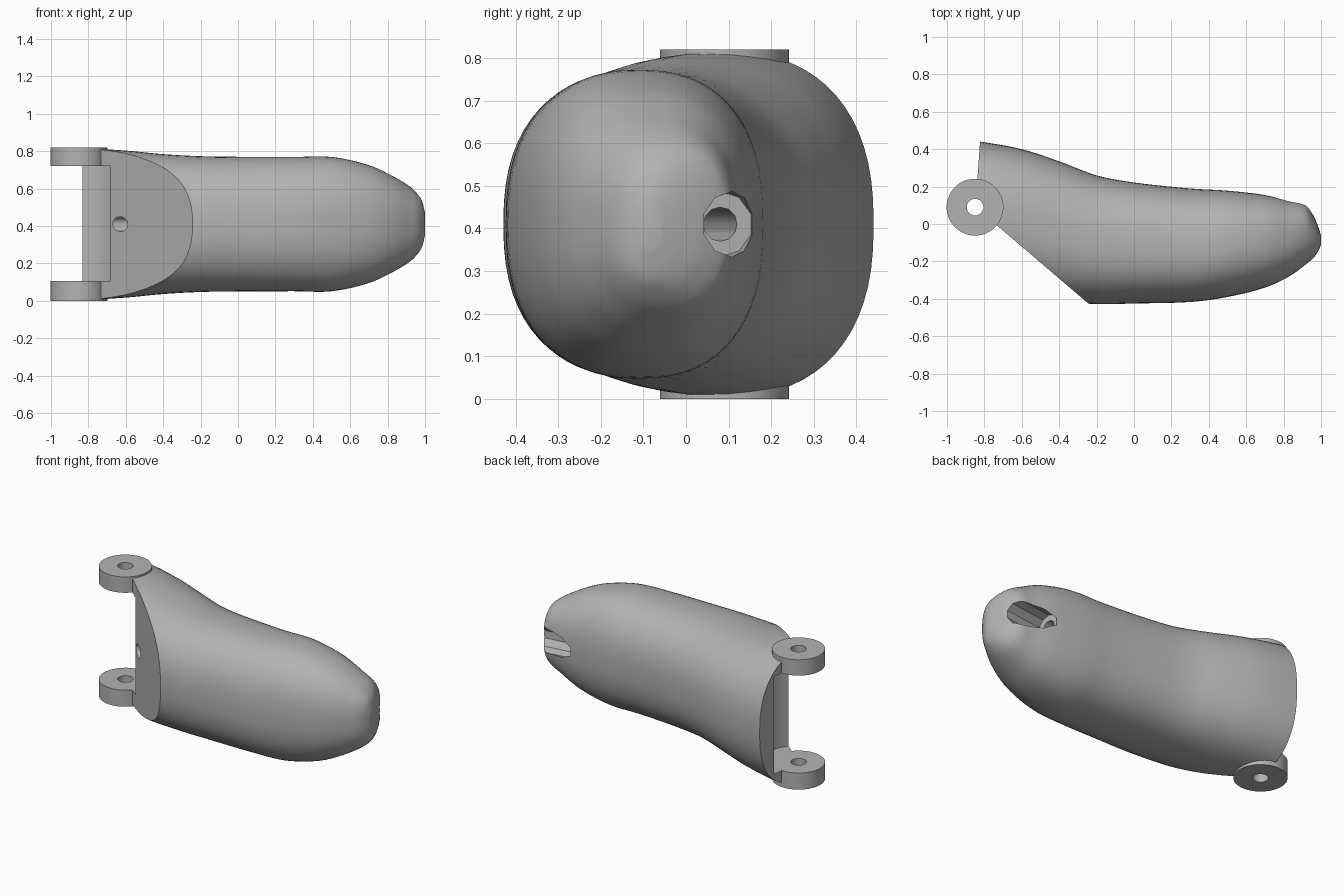
import bpy, bmesh, math
from mathutils import Vector

cube = bpy.data.objects.get("Cube")
if cube:
    bpy.data.objects.remove(cube, do_unlink=True)

MID = 0.41           # height of the long axis
HINGE = (-0.85, 0.09)

grey = bpy.data.materials.new("light_grey")
grey.use_nodes = True
grey.diffuse_color = (0.45, 0.45, 0.45, 1)
grey.node_tree.nodes["Principled BSDF"].inputs["Base Color"].default_value = grey.diffuse_color


def finish(bm, name):
    bmesh.ops.recalc_face_normals(bm, faces=bm.faces)
    mesh = bpy.data.meshes.new(name)
    bm.to_mesh(mesh)
    bm.free()
    obj = bpy.data.objects.new(name, mesh)
    bpy.context.collection.objects.link(obj)
    mesh.materials.append(grey)
    return obj


def prism(name, points, z0, z1):
    """Upright prism over an outline in the ground plane."""
    bm = bmesh.new()
    face = bm.faces.new([bm.verts.new((x, y, z0)) for x, y in points])
    out = bmesh.ops.extrude_face_region(bm, geom=[face])
    top = [g for g in out["geom"] if isinstance(g, bmesh.types.BMVert)]
    bmesh.ops.translate(bm, verts=top, vec=(0, 0, z1 - z0))
    return finish(bm, name)


def disc(name, radius, z0, z1, sides=40):
    turn = [2 * math.pi * (i + 0.5) / sides for i in range(sides)]
    return prism(name, [(HINGE[0] + radius * math.cos(a), HINGE[1] + radius * math.sin(a))
                        for a in turn], z0, z1)


def rod(name, start, end, radius, sides):
    bm = bmesh.new()
    axis = Vector(end) - Vector(start)
    bmesh.ops.create_cone(bm, cap_ends=True, segments=sides, radius1=radius,
                          radius2=radius, depth=axis.length)
    spin = axis.to_track_quat("Z", "Y").to_matrix().to_4x4()
    bmesh.ops.transform(bm, matrix=spin, verts=bm.verts)
    bmesh.ops.translate(bm, verts=bm.verts, vec=(Vector(start) + Vector(end)) / 2)
    return finish(bm, name)


def combine(target, tool, operation):
    mod = target.modifiers.new("combine", "BOOLEAN")
    mod.operation = operation
    mod.solver = "EXACT"
    mod.object = tool
    bpy.context.view_layer.objects.active = target
    bpy.ops.object.modifier_apply(modifier=mod.name)
    bpy.data.objects.remove(tool, do_unlink=True)


# Body stations: x, lower y, upper y, half height
STATIONS = [
    (-1.0, -0.25, 0.46, 0.405), (-0.82, -0.28, 0.44, 0.405), (-0.6, -0.36, 0.4, 0.393),
    (-0.4, -0.41, 0.335, 0.374), (-0.2, -0.428, 0.26, 0.363), (0, -0.425, 0.222, 0.36),
    (0.3, -0.417, 0.19, 0.359), (0.5, -0.39, 0.178, 0.359), (0.7, -0.34, 0.155, 0.315),
    (0.83, -0.28, 0.125, 0.255), (0.92, -0.215, 0.103, 0.2), (0.96, -0.18, 0.045, 0.16),
    (0.985, -0.145, -0.015, 0.12), (1.0, -0.11, -0.06, 0.06)]


def slope(i, k):
    a, b = STATIONS[max(i - 1, 0)], STATIONS[min(i + 1, len(STATIONS) - 1)]
    return (b[k] - a[k]) / (b[0] - a[0])


def station_values(i, t):
    a, b = STATIONS[i], STATIONS[i + 1]
    w = b[0] - a[0]
    s = t * t * (3 - 2 * t)
    return [a[0] + w * t] + [
        a[k] + (b[k] - a[k]) * s + w * (slope(i, k) * t * (1 - t) ** 2
                                        - slope(i + 1, k) * t * t * (1 - t))
        for k in (1, 2, 3)]


def make_body(sides=64, steps=5):
    bm = bmesh.new()
    samples = [station_values(i, j / steps) for i in range(len(STATIONS) - 1) for j in range(steps)]
    samples.append(STATIONS[-1])
    rings = []
    for x, low, high, half in samples:
        ring = []
        for n in range(sides):
            a = 2 * math.pi * n / sides
            c, s = math.cos(a), math.sin(a)
            p = 2 / 2.4          # rounded-box cross-section
            y = (low + high) / 2 + (high - low) / 2 * math.copysign(abs(c) ** p, c)
            z = MID + half * math.copysign(abs(s) ** p, s)
            ring.append(bm.verts.new((x, y, z)))
        rings.append(ring)
    for r, q in zip(rings, rings[1:]):
        for n in range(sides):
            m = (n + 1) % sides
            bm.faces.new((r[n], r[m], q[m], q[n]))
    bm.faces.new(rings[0])
    bm.faces.new(rings[-1])
    return finish(bm, "finger_segment")


body = make_body()

# Square end and slanted underside
combine(body, prism("end_cutter", [
    (-0.812, 0.6), (-0.84, 0.2), (-0.84, 0.084), (-0.25, -0.42), (-0.13, -0.523),
    (-0.13, -0.8), (-1.3, -0.8), (-1.3, 0.6)], -0.3, 1.2), "DIFFERENCE")

# Hinge clearance, ears and pin holes
combine(body, disc("clearance", 0.22, 0.105, 0.72, 48), "DIFFERENCE")
for name, z0, z1 in (("lower_ear", 0, 0.105), ("upper_ear", 0.72, 0.82)):
    combine(body, disc(name, 0.152, z0, z1), "UNION")
combine(body, disc("pin_hole", 0.045, -0.1, 1, 16), "DIFFERENCE")

# Cord channel and the wider pocket at the tip
combine(body, rod("cord_channel", (-0.8, -0.118, MID), (0.9, 0.108, MID), 0.04, 12), "DIFFERENCE")
combine(body, rod("tip_pocket", (0.69, 0.08, MID), (1.2, 0.148, MID), 0.077, 10), "DIFFERENCE")

bpy.ops.object.select_all(action="DESELECT")
body.select_set(True)
bpy.context.view_layer.objects.active = body
bpy.ops.object.shade_smooth_by_angle(angle=math.radians(30))
